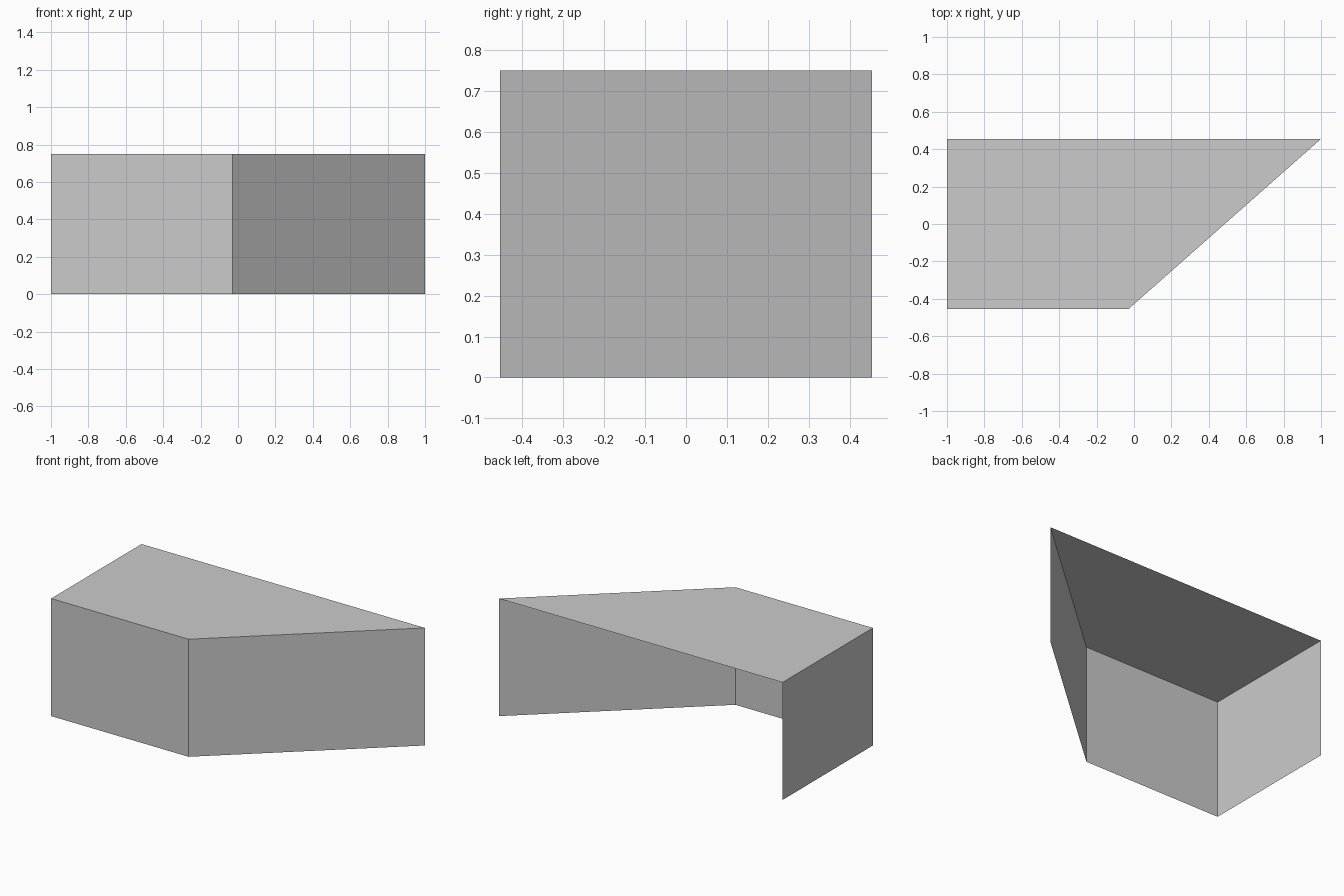
import bpy

if "Cube" in bpy.data.objects:
    bpy.data.objects.remove(bpy.data.objects["Cube"])

H = 0.75
# Plan outline: back left, front left, front corner, back right tip
plan = [(-1, 0.455), (-1, -0.455), (-0.03, -0.455), (1, 0.455)]


def add_sheet(name, verts, faces):
    mesh = bpy.data.meshes.new(name)
    mesh.from_pydata(verts, [], faces)
    mesh.update()
    obj = bpy.data.objects.new(name, mesh)
    bpy.context.collection.objects.link(obj)
    return obj


# Open shell: top plus three side walls, with no back and no floor
n = len(plan)
verts = [(x, y, z) for z in (0, H) for x, y in plan]
walls = [(i, i + 1, n + i + 1, n + i) for i in range(n - 1)]
top = tuple(range(n, 2 * n))
add_sheet("open_cover_shell", verts, walls + [top])
